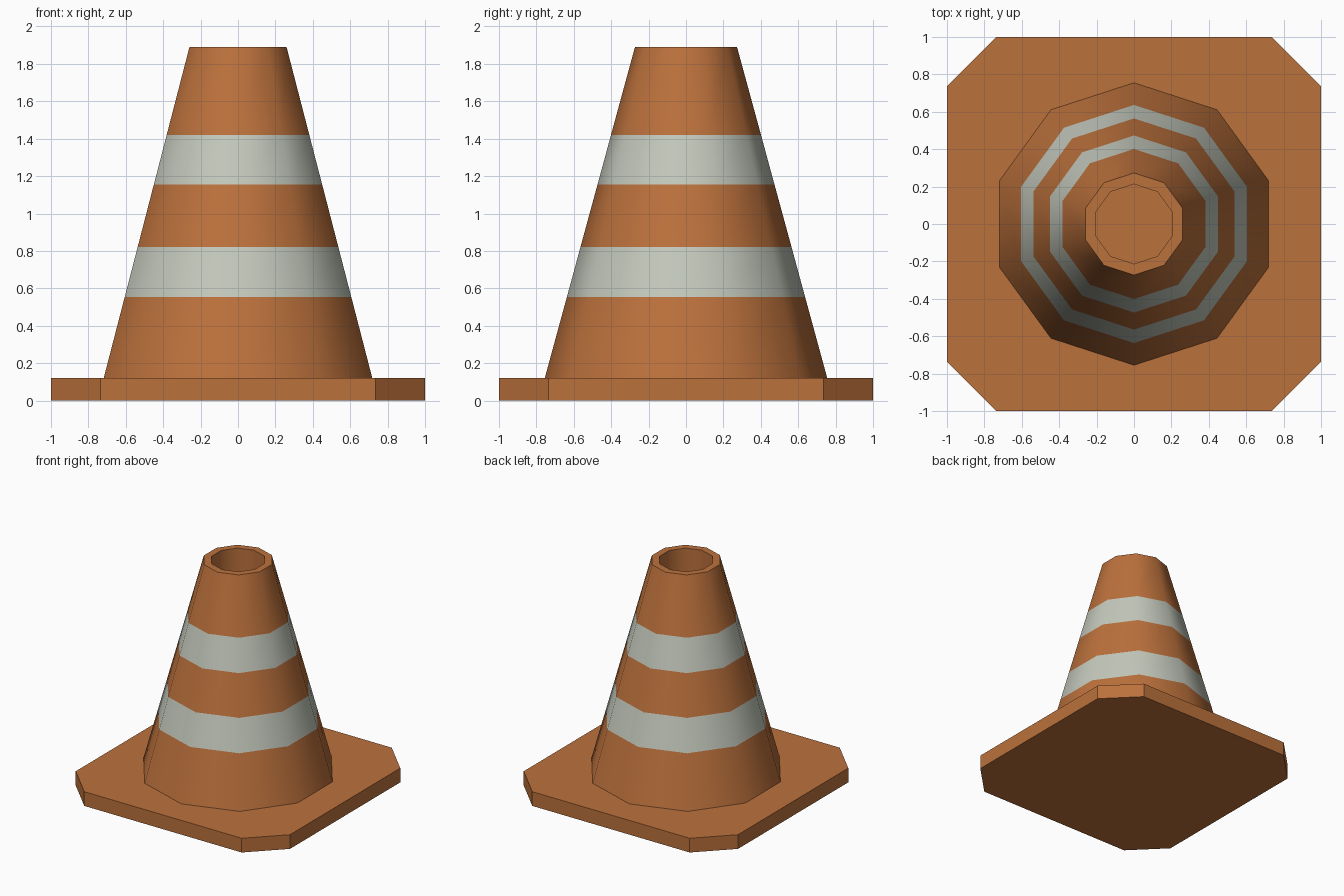
import bpy, bmesh, math

if "Cube" in bpy.data.objects:
    bpy.data.objects.remove(bpy.data.objects["Cube"])

SIDES = 10


def material(name, rgb):
    m = bpy.data.materials.new(name)
    m.diffuse_color = (*rgb, 1)
    m.use_nodes = True
    m.node_tree.nodes["Principled BSDF"].inputs["Base Color"].default_value = m.diffuse_color
    return m


orange = material("orange", (0.50, 0.165, 0.045))
pale = material("pale_grey", (0.55, 0.58, 0.50))


def make_object(name, bm, mats):
    bmesh.ops.recalc_face_normals(bm, faces=bm.faces)
    me = bpy.data.meshes.new(name)
    bm.to_mesh(me)
    bm.free()
    for m in mats:
        me.materials.append(m)
    ob = bpy.data.objects.new(name, me)
    bpy.context.collection.objects.link(ob)
    return ob


# Base plate: square slab with chamfered corners
bm = bmesh.new()
a, c = 1.0, 0.735
outline = [(c, -a), (a, -c), (a, c), (c, a), (-c, a), (-a, c), (-a, -c), (-c, -a)]
face = bm.faces.new([bm.verts.new((x, y, 0)) for x, y in outline])
top = bmesh.ops.extrude_face_region(bm, geom=[face])["geom"]
bmesh.ops.translate(bm, vec=(0, 0, 0.12),
                    verts=[g for g in top if isinstance(g, bmesh.types.BMVert)])
make_object("base_plate", bm, [orange])


# Cone: outer wall with flush stripes, rim, and recessed hole
Z0, Z1, R0, R1 = 0.12, 1.89, 0.755, 0.273


def outer(z):
    return R0 + (R1 - R0) * (z - Z0) / (Z1 - Z0), z


profile = [outer(z) for z in (Z0, 0.555, 0.82, 1.155, 1.42, Z1)]
profile += [(0.213, Z1), (0.213, 0.13)]
stripes = {1, 3}

bm = bmesh.new()
rings = []
for r, z in profile:
    angles = [math.pi / 2 + 2 * math.pi * i / SIDES for i in range(SIDES)]
    rings.append([bm.verts.new((r * math.cos(t), r * math.sin(t), z)) for t in angles])
for k, (lo, hi) in enumerate(zip(rings, rings[1:])):
    for i in range(SIDES):
        j = (i + 1) % SIDES
        f = bm.faces.new((lo[i], lo[j], hi[j], hi[i]))
        f.material_index = 1 if k in stripes else 0
bm.faces.new(rings[0][::-1])
bm.faces.new(rings[-1])
cone = make_object("cone", bm, [orange, pale])

bpy.context.view_layer.objects.active = cone
cone.select_set(True)
bpy.ops.object.shade_smooth_by_angle(angle=math.radians(40))
